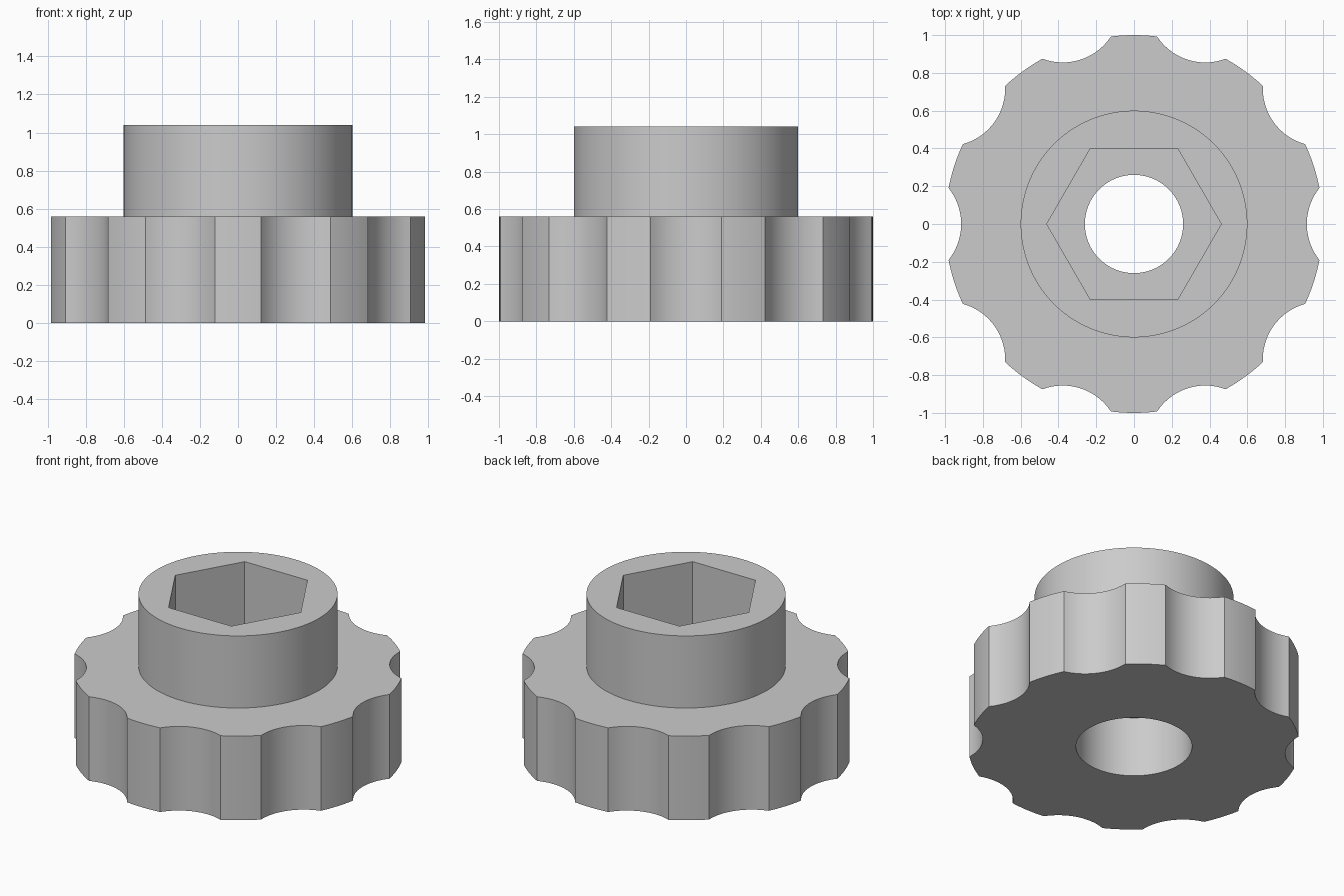
import bpy
import bmesh
from math import sin, cos, sqrt, radians

if "Cube" in bpy.data.objects:
    bpy.data.objects.remove(bpy.data.objects["Cube"])

STEPS = 360                      # one point per degree lands on every corner
LOBES, SCOOP_CENTRE, SCOOP_RADIUS = 10, 1.22, 0.305
HEX_APOTHEM = 0.4


def circle(radius):
    return lambda deg: radius


def scalloped(deg):
    """Unit circle bitten by evenly spaced round finger grooves."""
    pitch = 360 / LOBES
    a = radians((deg + pitch / 2) % pitch - pitch / 2)
    reach = SCOOP_RADIUS ** 2 - (SCOOP_CENTRE * sin(a)) ** 2
    if reach <= 0:
        return 1.0
    return min(1.0, SCOOP_CENTRE * cos(a) - sqrt(reach))


def hexagon(deg):
    """Hexagon with corners on the x axis."""
    return HEX_APOTHEM / cos(radians(deg % 60 - 30))


def loft_ring_solid(name, sections, material):
    """Join (radius function, height) sections into a closed ring-shaped solid."""
    bm = bmesh.new()
    rings = []
    for shape, z in sections:
        ring = []
        for i in range(STEPS):
            deg = i * 360 / STEPS
            r = shape(deg)
            ring.append(bm.verts.new((r * cos(radians(deg)), r * sin(radians(deg)), z)))
        rings.append(ring)
    for lower, upper in zip(rings, rings[1:] + rings[:1]):
        for i in range(STEPS):
            j = (i + 1) % STEPS
            bm.faces.new((lower[i], lower[j], upper[j], upper[i]))
    bmesh.ops.recalc_face_normals(bm, faces=bm.faces)
    mesh = bpy.data.meshes.new(name)
    bm.to_mesh(mesh)
    bm.free()
    mesh.materials.append(material)
    obj = bpy.data.objects.new(name, mesh)
    bpy.context.collection.objects.link(obj)
    return obj


# Plain grey plastic
grey = bpy.data.materials.new("grey_plastic")
grey.use_nodes = True
colour = (0.6, 0.6, 0.6, 1.0)
grey.diffuse_color = colour
grey.node_tree.nodes["Principled BSDF"].inputs["Base Color"].default_value = colour

GRIP_TOP, HUB_TOP = 0.56, 1.04
SOCKET_FLOOR, RECESS_TOP = 0.56, 0.4
hub, bore, recess = circle(0.6), circle(0.26), circle(0.35)

knob = loft_ring_solid("grip_knob", [
    (scalloped, 0), (scalloped, GRIP_TOP),        # finger grip
    (hub, GRIP_TOP), (hub, HUB_TOP),              # raised hub
    (hexagon, HUB_TOP), (hexagon, SOCKET_FLOOR),  # hex socket
    (bore, SOCKET_FLOOR), (bore, RECESS_TOP),     # through bore
    (recess, RECESS_TOP), (recess, 0),            # underside recess
], grey)

# Smooth curved walls, crisp edges
bpy.ops.object.select_all(action="DESELECT")
knob.select_set(True)
bpy.context.view_layer.objects.active = knob
bpy.ops.object.shade_smooth_by_angle(angle=radians(30))
